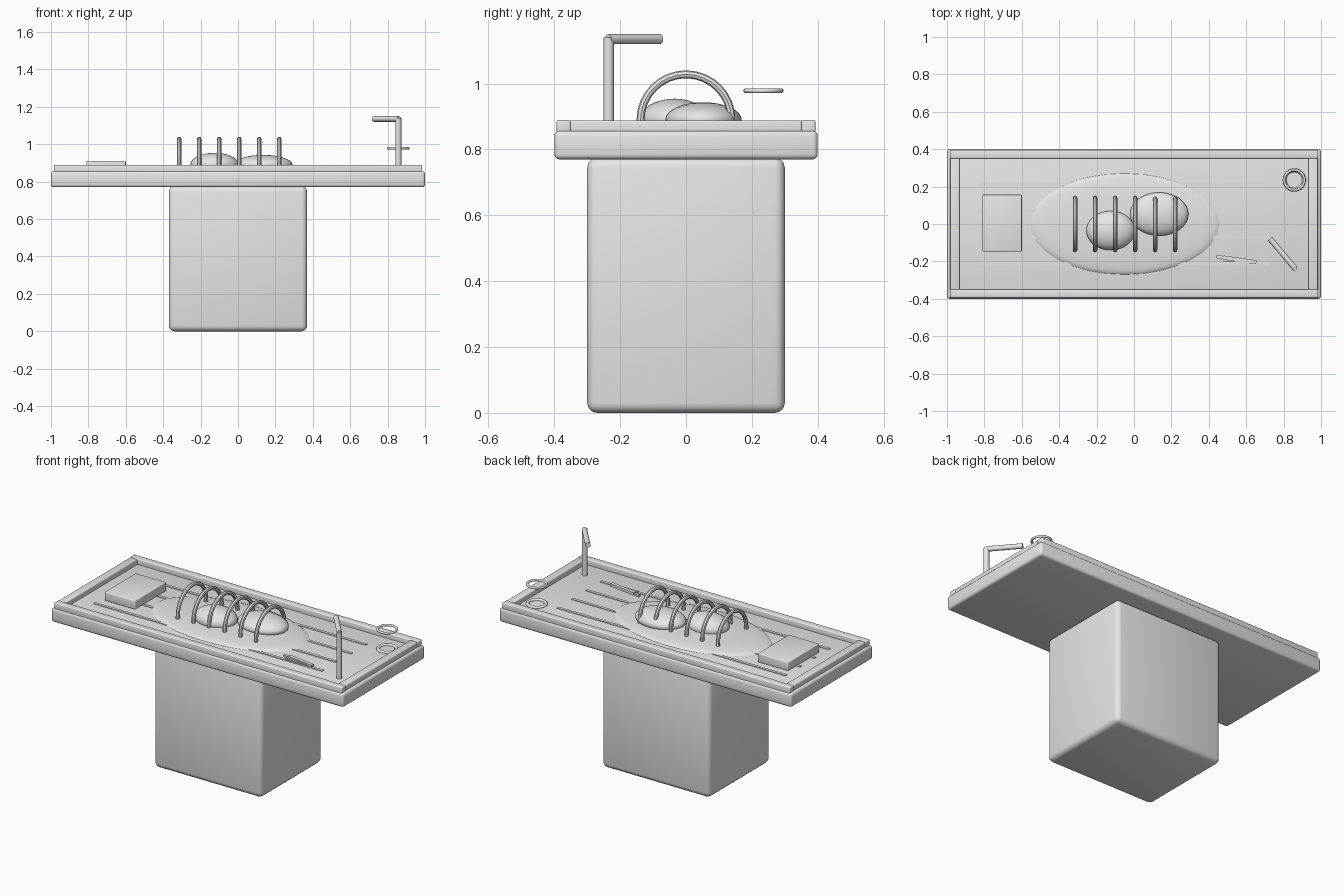
import bpy, math
from mathutils import Vector

if "Cube" in bpy.data.objects:
    bpy.data.objects.remove(bpy.data.objects["Cube"], do_unlink=True)

steel = bpy.data.materials.new("steel_grey")
steel.use_nodes = True
steel.diffuse_color = (0.8, 0.8, 0.8, 1)
steel.node_tree.nodes["Principled BSDF"].inputs["Base Color"].default_value = (0.8, 0.8, 0.8, 1)

DECK = 0.856


def finish(name, smooth=True):
    ob = bpy.context.object
    ob.name = name
    ob.data.materials.append(steel)
    if smooth:
        bpy.ops.object.shade_smooth_by_angle(angle=math.radians(40))
    return ob


def box(name, low, high, bevel=0.0, turn=0.0):
    low, high = Vector(low), Vector(high)
    bpy.ops.mesh.primitive_cube_add(size=1, location=(low + high) / 2)
    ob = bpy.context.object
    ob.scale = high - low
    bpy.ops.object.transform_apply(location=False, rotation=False, scale=True)
    ob.rotation_euler.z = math.radians(turn)
    if bevel:
        mod = ob.modifiers.new("rounded_edges", "BEVEL")
        mod.width, mod.segments = bevel, 3
        bpy.ops.object.modifier_apply(modifier=mod.name)
    return finish(name, bevel > 0)


def ellipsoid(name, centre, radii):
    bpy.ops.mesh.primitive_uv_sphere_add(segments=32, ring_count=16, location=centre)
    bpy.context.object.scale = radii
    bpy.ops.object.transform_apply(location=False, rotation=False, scale=True)
    return finish(name)


def rod(name, start, end, radius):
    start, end = Vector(start), Vector(end)
    axis = end - start
    bpy.ops.mesh.primitive_cylinder_add(vertices=16, radius=radius, depth=axis.length,
                                        location=(start + end) / 2)
    bpy.context.object.rotation_euler = axis.to_track_quat("Z", "Y").to_euler()
    return finish(name)


def ring(name, centre, major, minor):
    bpy.ops.mesh.primitive_torus_add(major_segments=32, minor_segments=10, location=centre,
                                     major_radius=major, minor_radius=minor)
    return finish(name)


def arch(name, x, radius, thickness, base):
    # half circle swept as a tube, with short legs down to the body
    pts = [(x, -radius, DECK + 0.005)]
    for i in range(17):
        a = math.pi * (1 - i / 16)
        pts.append((x, radius * math.cos(a), base + radius * math.sin(a)))
    pts.append((x, radius, DECK + 0.005))
    curve = bpy.data.curves.new(name, "CURVE")
    curve.dimensions = "3D"
    curve.bevel_depth, curve.bevel_resolution = thickness, 2
    curve.use_fill_caps = True
    line = curve.splines.new("POLY")
    line.points.add(len(pts) - 1)
    for p, co in zip(line.points, pts):
        p.co = (*co, 1)
    ob = bpy.data.objects.new(name, curve)
    bpy.context.collection.objects.link(ob)
    bpy.ops.object.select_all(action="DESELECT")
    ob.select_set(True)
    bpy.context.view_layer.objects.active = ob
    bpy.ops.object.convert(target="MESH")
    return finish(name)


# Pedestal and table slab
box("pedestal", (-0.37, -0.3, 0), (0.37, 0.3, 0.775), 0.03)
box("table_slab", (-1, -0.4, 0.77), (1, 0.4, DECK), 0.015)

# Raised rim around the deck
for side, s in (("front", -1), ("back", 1)):
    ys = sorted((s * 0.35, s * 0.393))
    box(side + "_rim", (-0.985, ys[0], 0.845), (0.985, ys[1], 0.889), 0.006)
for side, s in (("right", -1), ("left", 1)):
    xs = sorted((s * 0.933, s * 0.983))
    box(side + "_rim", (xs[0], -0.352, 0.845), (xs[1], 0.352, 0.888), 0.006)

# Drainage strips
for i, y in enumerate((-0.212, -0.07, 0.07, 0.212)):
    box(f"drain_strip_{i + 1}", (-0.835, y - 0.009, DECK - 0.004), (0.73, y + 0.009, DECK + 0.004))

# Head block
box("head_block", (-0.81, -0.148, DECK - 0.002), (-0.6, 0.157, 0.91), 0.006)

# Body, organs and rib arches
ellipsoid("body", (-0.05, 0, DECK), (0.505, 0.27, 0.026))
ellipsoid("right_organ", (-0.125, -0.035, 0.89), (0.13, 0.105, 0.064))
ellipsoid("left_organ", (0.135, 0.053, 0.89), (0.156, 0.116, 0.053))
for i in range(6):
    arch(f"rib_{i + 1}", -0.315 + i * 0.107, 0.138, 0.012, 0.89)

# Tap: upright pipe and angled spout
rod("tap_pipe", (0.857, -0.235, DECK - 0.005), (0.857, -0.235, 1.14), 0.016)
rod("tap_spout", (0.86, -0.236, 1.135), (0.727, -0.079, 1.135), 0.015)

# Drain ring and hanging ring above it
ring("drain_ring", (0.857, 0.235, DECK), 0.052, 0.01)
ring("upper_ring", (0.857, 0.235, 0.978), 0.054, 0.007)

# Scalpel lying on the deck
box("scalpel_handle", (0.475, -0.203, DECK), (0.655, -0.181, 0.872), 0, -8)
box("scalpel_blade", (0.44, -0.189, DECK), (0.53, -0.172, 0.866), 0, -8)
box("scalpel_grip", (0.475, -0.214, DECK), (0.615, -0.2, 0.866), 0, 0)
